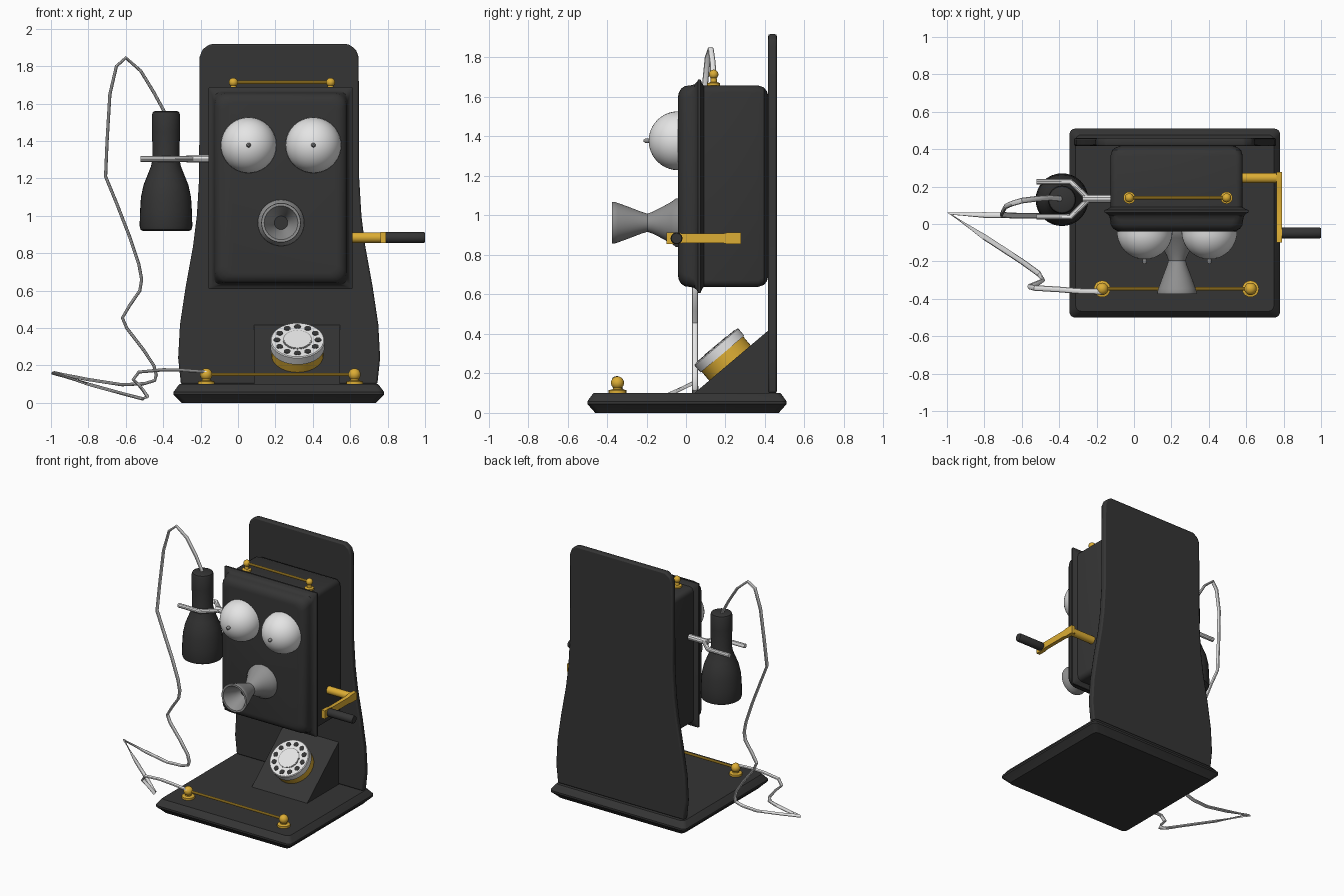
import bpy, bmesh, math
from mathutils import Vector as V

if "Cube" in bpy.data.objects:
    bpy.data.objects.remove(bpy.data.objects["Cube"])


def material(name, rgb):
    m = bpy.data.materials.new(name)
    m.diffuse_color = (*rgb, 1)
    m.use_nodes = True
    m.node_tree.nodes["Principled BSDF"].inputs["Base Color"].default_value = m.diffuse_color
    return m


BLACK = material("black", (0.035, 0.035, 0.035))
WHITE = material("pale_silver", (0.78, 0.78, 0.78))
GREY = material("grey_metal", (0.28, 0.28, 0.28))
BRASS = material("brass", (0.72, 0.42, 0.035))


def skin(name, rings, mat, bevel=0):
    """Skin a series of equal-length rings and cap both ends."""
    bm = bmesh.new()
    vs = [[bm.verts.new(p) for p in r] for r in rings]
    n = len(vs[0])
    for a, b in zip(vs, vs[1:]):
        for i in range(n):
            j = (i + 1) % n
            bm.faces.new((a[i], a[j], b[j], b[i]))
    bm.faces.new(vs[0][::-1])
    bm.faces.new(vs[-1])
    bmesh.ops.recalc_face_normals(bm, faces=bm.faces)
    me = bpy.data.meshes.new(name)
    bm.to_mesh(me)
    bm.free()
    me.materials.append(mat)
    ob = bpy.data.objects.new(name, me)
    bpy.context.collection.objects.link(ob)
    bpy.ops.object.select_all(action='DESELECT')
    ob.select_set(True)
    bpy.context.view_layer.objects.active = ob
    if bevel:
        m = ob.modifiers.new("bevel", 'BEVEL')
        m.width, m.segments = bevel, 2
    bpy.ops.object.shade_smooth_by_angle(angle=math.radians(35))
    return ob


def lathe(name, profile, loc, axis, mat, n=32):
    """Revolve (radius, height) pairs round an axis."""
    q = V((0, 0, 1)).rotation_difference(V(axis).normalized())
    rings = [[V(loc) + q @ V((r * math.cos(t), r * math.sin(t), h))
              for t in (2 * math.pi * i / n for i in range(n))] for r, h in profile]
    return skin(name, rings, mat)


def ball(name, r, loc, mat, half=False, axis=(0, 0, 1), n=24):
    a0, steps = (0, 10) if half else (-88, 14)
    angs = [math.radians(a0 + (88.5 - a0) * i / steps) for i in range(steps + 1)]
    return lathe(name, [(r * math.cos(a), r * math.sin(a)) for a in angs], loc, axis, mat, n)


def tube(name, pts, wide, thin, mat, ref=(0, 1, 0), n=10):
    """Sweep an ellipse (wide along ref) down a path."""
    pts = [V(p) for p in pts]
    rings = []
    for i, p in enumerate(pts):
        t = V((0, 0, 0))
        if i:
            t += (p - pts[i - 1]).normalized()
        if i < len(pts) - 1:
            t += (pts[i + 1] - p).normalized()
        t.normalize()
        s = t.cross(V(ref)).normalized()
        w = s.cross(t).normalized()
        rings.append([p + w * wide * math.cos(a) + s * thin * math.sin(a)
                      for a in (2 * math.pi * k / n for k in range(n))])
    return skin(name, rings, mat)


def round_rect(hw, hh, r, k=5):
    out = []
    for c, (sx, sy) in enumerate(((1, 1), (-1, 1), (-1, -1), (1, -1))):
        for i in range(k):
            a = math.pi / 2 * (c + i / (k - 1))
            out.append((sx * (hw - r) + r * math.cos(a), sy * (hh - r) + r * math.sin(a)))
    return out


# base plate with pointed edge
skin("base", [[(0.218 + x, 0.005 + y, z) for x, y in round_rect(hw, hd, 0.03)]
              for z, hw, hd in ((0, .52, .465), (.012, .53, .475), (.045, .563, .505),
                                (.058, .563, .505), (.092, .538, .48), (.1, .53, .472))], BLACK)

# flared back board
side = [(.525, .1), (.54, .24), (.53, .42), (.50, .62), (.46, .84), (.44, 1.0),
        (.428, 1.2), (.425, 1.85), (.41, 1.89), (.37, 1.918)]
outline = [(.22 + x, z) for x, z in side] + [(.22 - x, z) for x, z in reversed(side)]
skin("back_board", [[(x, y, z) for x, z in outline] for y in (.416, .46)], BLACK, 0.01)

# box: rounded cover, thin lip and rear body
box = ((-.04, .30, .455, .05), (-.036, .32, .475, .055), (-.024, .34, .495, .06),
       (-.005, .352, .507, .06), (.02, .355, .51, .055), (.042, .36, .515, .045),
       (.054, .37, .526, .02), (.062, .385, .54, .008), (.074, .385, .54, .008),
       (.082, .365, .52, .02), (.09, .353, .51, .035), (.365, .353, .51, .035),
       (.395, .345, .50, .04), (.41, .325, .48, .04), (.417, .30, .455, .04))
skin("box", [[(.228 + x, y, 1.148 + z) for x, z in round_rect(hw, hh, r)]
             for y, hw, hh, r in box], BLACK)

# bells
for i, x in enumerate((.057, .403)):
    ball(f"bell_{i}", .149, (x, -.04, 1.378), WHITE, True, (0, -1, 0), 40)
    lathe(f"bell_screw_{i}", [(.012, 0), (.012, .02), (.005, .03)],
          (x, -.185, 1.378), (0, -1, 0), GREY, 12)

# mouthpiece
lathe("mouthpiece", [(.125, -.005), (.122, .012), (.105, .035), (.075, .09), (.055, .13),
                     (.046, .155), (.055, .185), (.08, .25), (.1, .305), (.106, .325),
                     (.104, .335), (.09, .335), (.08, .315), (.05, .25), (.035, .2)],
      (.23, -.04, .963), (0, -1, 0), GREY, 40)
lathe("mouth_hole", [(.036, .2), (.036, .205)], (.23, -.04, .963), (0, -1, 0), BLACK)

# receiver
lathe("receiver", [(.125, .92), (.136, .926), (.141, .945), (.139, 1.02), (.134, 1.1),
                   (.12, 1.165), (.098, 1.22), (.08, 1.265), (.071, 1.31), (.075, 1.45),
                   (.075, 1.54), (.07, 1.555), (.06, 1.56)], (-.385, .13, 0), (0, 0, 1), BLACK)

# forked receiver hook
tube("hook_stem", [(-.1, .135, 1.305), (-.275, .135, 1.305)], .022, .022, WHITE)
for i, s in enumerate((1, -1)):
    tube(f"hook_prong_{i}", [(-.25, .132 + s * .008, 1.305), (-.34, .132 + s * .094, 1.305),
                             (-.52, .132 + s * .094, 1.305)], .016, .016, WHITE, (0, 0, 1))

# cord
tube("cord", [(-.39, .135, 1.55), (-.45, .14, 1.66), (-.52, .135, 1.775), (-.6, .125, 1.845),
              (-.65, .11, 1.8), (-.685, .095, 1.65), (-.7, .07, 1.4), (-.708, .05, 1.21),
              (-.65, .045, 1.07), (-.58, .045, .89), (-.53, .045, .74), (-.515, .045, .66),
              (-.525, .045, .6), (-.58, .045, .52), (-.618, .045, .455), (-.595, .045, .4),
              (-.51, .045, .29), (-.45, .045, .2), (-.437, .045, .15), (-.445, .045, .12),
              (-.5, .045, .103), (-.62, .045, .097), (-.8, .048, .125), (-.985, .055, .16),
              (-.8, -.07, .1), (-.6, -.2, .045), (-.51, -.265, .022), (-.485, -.3, .035),
              (-.52, -.32, .085), (-.56, -.335, .125), (-.53, -.342, .165),
              (-.4, -.35, .177), (-.3, -.358, .175), (-.165, -.362, .165)],
     .015, .009, WHITE)

# brass rails on the base and on top of the box
for tag, xs, y, z0, r, zb in (("base", (-.17, .623), -.347, .1, .033, .152),
                              ("top", (-.025, .495), .14, 1.655, .024, 1.714)):
    for i, x in enumerate(xs):
        lathe(f"{tag}_rail_foot_{i}", [(r * 1.35, 0), (r * 1.35, .015), (r * .7, .02),
                                       (r * .6, zb - z0)], (x, y, z0), (0, 0, 1), BRASS, 20)
        ball(f"{tag}_rail_ball_{i}", r, (x, y, zb), BRASS, n=20)
    tube(f"{tag}_rail", [(xs[0], y, zb), (xs[1], y, zb)], .009, .009, BRASS)

# crank
lathe("crank_shaft", [(.028, 0), (.028, .22)], (.56, .246, .884), (1, 0, 0), BRASS, 20)
arm = [(.278, .914), (.21, .914), (.19, .908), (-.02, .908), (-.04, .914), (-.1, .914),
       (-.1, .854), (-.04, .854), (-.02, .860), (.19, .860), (.21, .854), (.278, .854)]
skin("crank_arm", [[(x, y, z) for y, z in arm] for x in (.763, .792)], BRASS)
lathe("crank_handle", [(.028, 0), (.03, .01), (.03, .2), (.026, .21)],
      (.79, -.048, .884), (1, 0, 0), BLACK, 20)

# sloped dial stand
skin("dial_stand", [[(x, .04, .098), (x, .42, .098), (x, .42, .42)] for x in (.085, .545)], BLACK)

# dial with finger holes
up, slope = V((0, -.644, .765)), V((0, .765, .644))
mid = V((.318, .223, .252))
lathe("dial_body", [(.138, -.01), (.138, .062)], mid, up, BRASS, 40)
lathe("dial_face", [(.145, .06), (.145, .106), (.14, .111)], mid, up, WHITE, 40)
lathe("dial_ring", [(.078, .11), (.078, .113)], mid, up, GREY)
lathe("dial_centre", [(.072, .11), (.072, .116)], mid, up, WHITE)
for i in range(12):
    a = math.tau * i / 12
    c = mid + V((1, 0, 0)) * .11 * math.cos(a) + slope * .11 * math.sin(a)
    lathe(f"finger_hole_{i}", [(.018, .11), (.018, .1135)], c, up, BLACK, 14)
